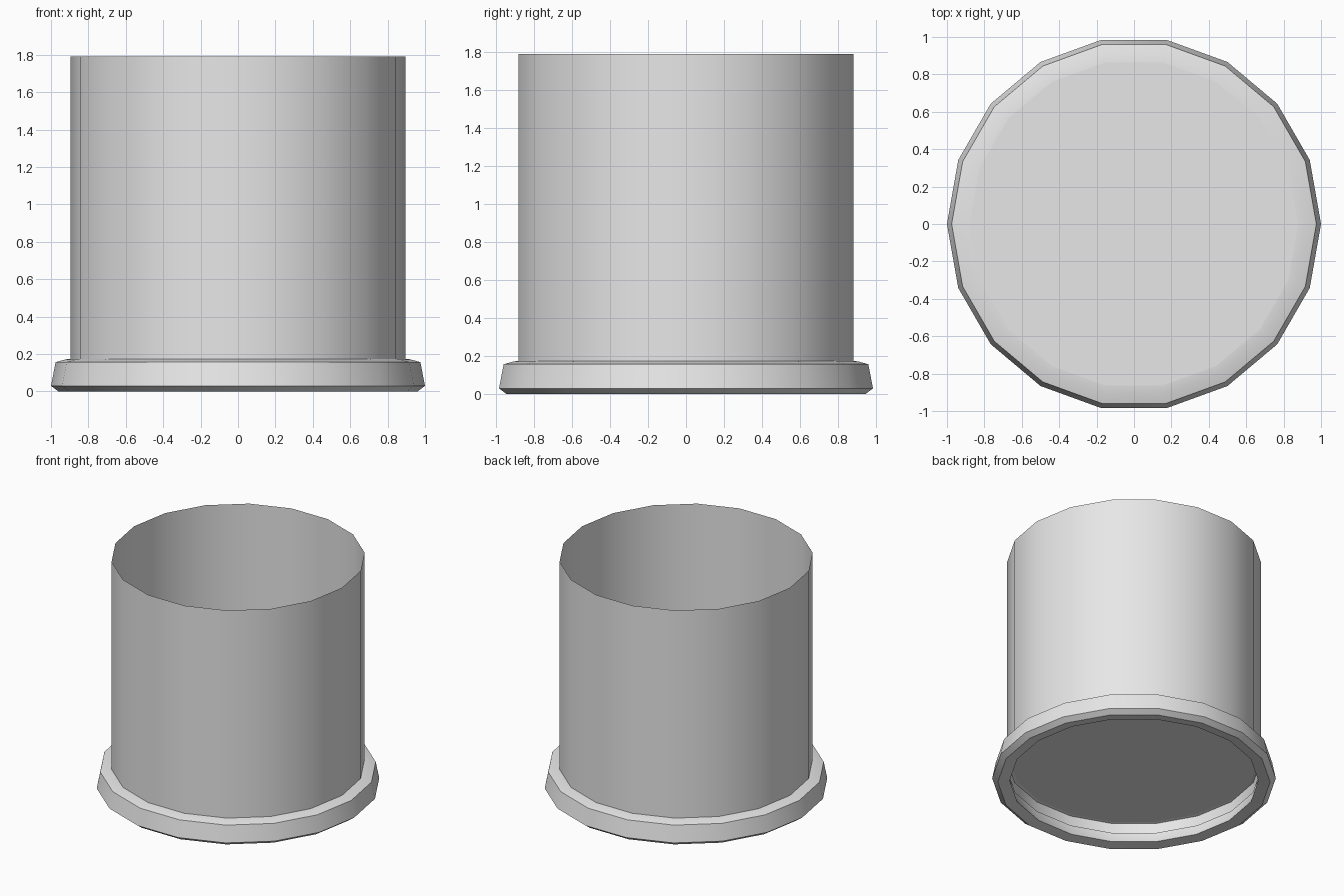
import bpy, bmesh
from math import cos, sin, tau

cube = bpy.data.objects.get("Cube")
if cube:
    bpy.data.objects.remove(cube, do_unlink=True)

SIDES = 18

grey = bpy.data.materials.new("light_grey")
grey.use_nodes = True
grey.diffuse_color = (0.8, 0.8, 0.8, 1)
grey.node_tree.nodes["Principled BSDF"].inputs["Base Color"].default_value = (0.8, 0.8, 0.8, 1)


def lathe(name, profile, cap_start=False):
    """Turn a (radius, height) profile around z, optionally closing its first loop."""
    bm = bmesh.new()
    loops = [[bm.verts.new((r * cos(tau * i / SIDES), r * sin(tau * i / SIDES), z))
              for i in range(SIDES)] for r, z in profile]
    for low, high in zip(loops, loops[1:]):
        for i in range(SIDES):
            j = (i + 1) % SIDES
            bm.faces.new((low[i], low[j], high[j], high[i]))
    if cap_start:
        bm.faces.new(loops[0][::-1])
    mesh = bpy.data.meshes.new(name)
    bm.to_mesh(mesh)
    bm.free()
    mesh.materials.append(grey)
    obj = bpy.data.objects.new(name, mesh)
    bpy.context.collection.objects.link(obj)
    bpy.ops.object.select_all(action='DESELECT')
    obj.select_set(True)
    bpy.context.view_layer.objects.active = obj
    bpy.ops.object.shade_smooth_by_angle(angle=0.5)
    return obj


# Open-topped wall, its lower end tucked inside the base rim
lathe("tube_wall", [(0.895, 0.09), (0.895, 1.79)])

# Floor plate raised inside the rim
lathe("floor_plate", [(0.877, 0.174), (0.877, 0.178)], cap_start=True)
floor = bpy.data.objects["floor_plate"]

# Bevelled base rim: inner wall, lip, foot, outer band and top
lathe("base_rim", [(0.877, 0.174), (0.92, 0.165), (0.92, 0.11), (0.877, 0.012),
                   (0.96, 0.0), (1.0, 0.03), (0.975, 0.157), (0.92, 0.172),
                   (0.877, 0.176)])
